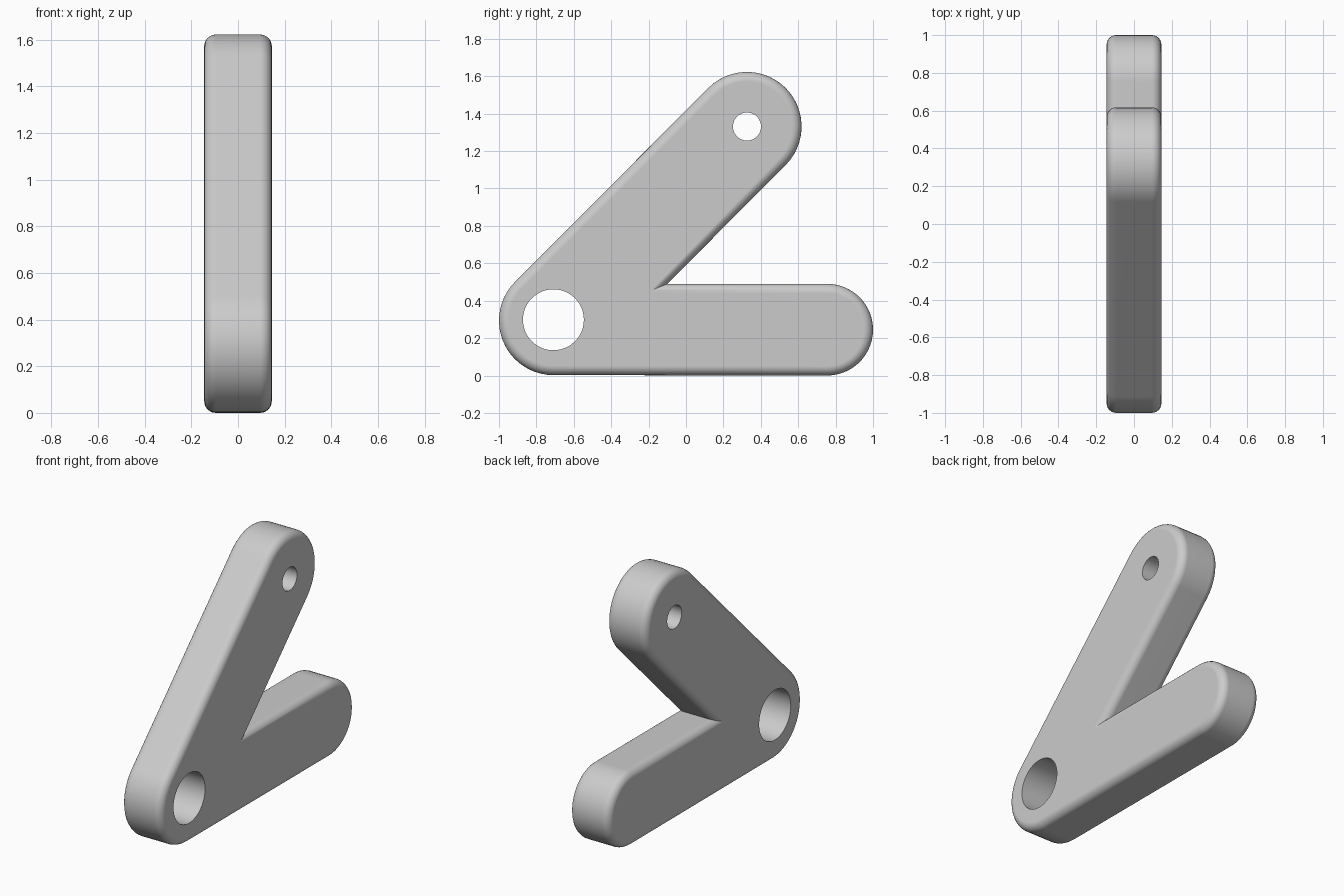
import bpy, bmesh
from math import radians, sin, cos
from mathutils import Matrix

cube = bpy.data.objects.get("Cube")
if cube:
    bpy.data.objects.remove(cube)

HALF = 0.145          # half thickness along x
FILLET = 0.05
PIVOT, ARM_TOP, ARM_END = (-0.708, 0.294), (0.326, 1.331), (0.755, 0.245)
WIDE, NARROW = 0.292, 0.245

grey = bpy.data.materials.new("plain grey")
grey.use_nodes = True
grey.diffuse_color = (0.6, 0.6, 0.6, 1)
grey.node_tree.nodes["Principled BSDF"].inputs["Base Color"].default_value = (0.6, 0.6, 0.6, 1)


def arc(centre, radius, start, end, steps):
    """Points on an arc in the side plane, angles in degrees."""
    angles = [radians(start + (end - start) * i / steps) for i in range(steps + 1)]
    return [(centre[0] + radius * cos(a), centre[1] + radius * sin(a)) for a in angles]


def new_object(name, bm):
    mesh = bpy.data.meshes.new(name)
    bm.to_mesh(mesh)
    bm.free()
    obj = bpy.data.objects.new(name, mesh)
    bpy.context.collection.objects.link(obj)
    return obj


# V-shaped outline: pivot end, lower arm, notch, raised arm
notch = (-0.1, 2 * NARROW)
outline = (arc(PIVOT, WIDE, 135, 270, 20) + arc(ARM_END, NARROW, -90, 90, 26)
           + [notch] + arc(ARM_TOP, WIDE, -45, 135, 26))

# Extruded plate with rounded rims
bm = bmesh.new()
base = bm.faces.new([bm.verts.new((-HALF, y, z)) for y, z in outline])
extruded = bmesh.ops.extrude_face_region(bm, geom=[base], use_keep_orig=True)
moved = [v for v in extruded["geom"] if isinstance(v, bmesh.types.BMVert)]
bmesh.ops.translate(bm, verts=moved, vec=(2 * HALF, 0, 0))
bmesh.ops.recalc_face_normals(bm, faces=bm.faces)
rims = [e for e in bm.edges if abs(e.verts[0].co.x - e.verts[1].co.x) < HALF]
bmesh.ops.bevel(bm, geom=rims, offset=FILLET, offset_type='OFFSET',
                segments=6, profile=0.5, affect='EDGES', clamp_overlap=False)
bracket = new_object("v_bracket", bm)
bracket.data.materials.append(grey)

bpy.context.view_layer.objects.active = bracket
bracket.select_set(True)

# Straight bores through the pivot and the raised arm
for name, (y, z), radius in (("pivot_bore", (-0.709, 0.298), 0.163),
                             ("arm_bore", ARM_TOP, 0.075)):
    bm = bmesh.new()
    bmesh.ops.create_cone(bm, cap_ends=True, segments=48, radius1=radius, radius2=radius,
                          depth=4 * HALF,
                          matrix=Matrix.Translation((0, y, z)) @ Matrix.Rotation(radians(90), 4, 'Y'))
    cutter = new_object(name, bm)
    cutter.hide_render = True
    cut = bracket.modifiers.new(name, 'BOOLEAN')
    cut.operation, cut.solver, cut.object = 'DIFFERENCE', 'EXACT', cutter
    bpy.ops.object.modifier_apply(modifier=name)
    bpy.data.objects.remove(cutter)

# Smooth rounds, crisp bore rims and flat cheeks
bpy.ops.object.shade_smooth_by_angle(angle=radians(30))
shading = bracket.modifiers.new("flat_cheeks", 'WEIGHTED_NORMAL')
shading.keep_sharp = True
